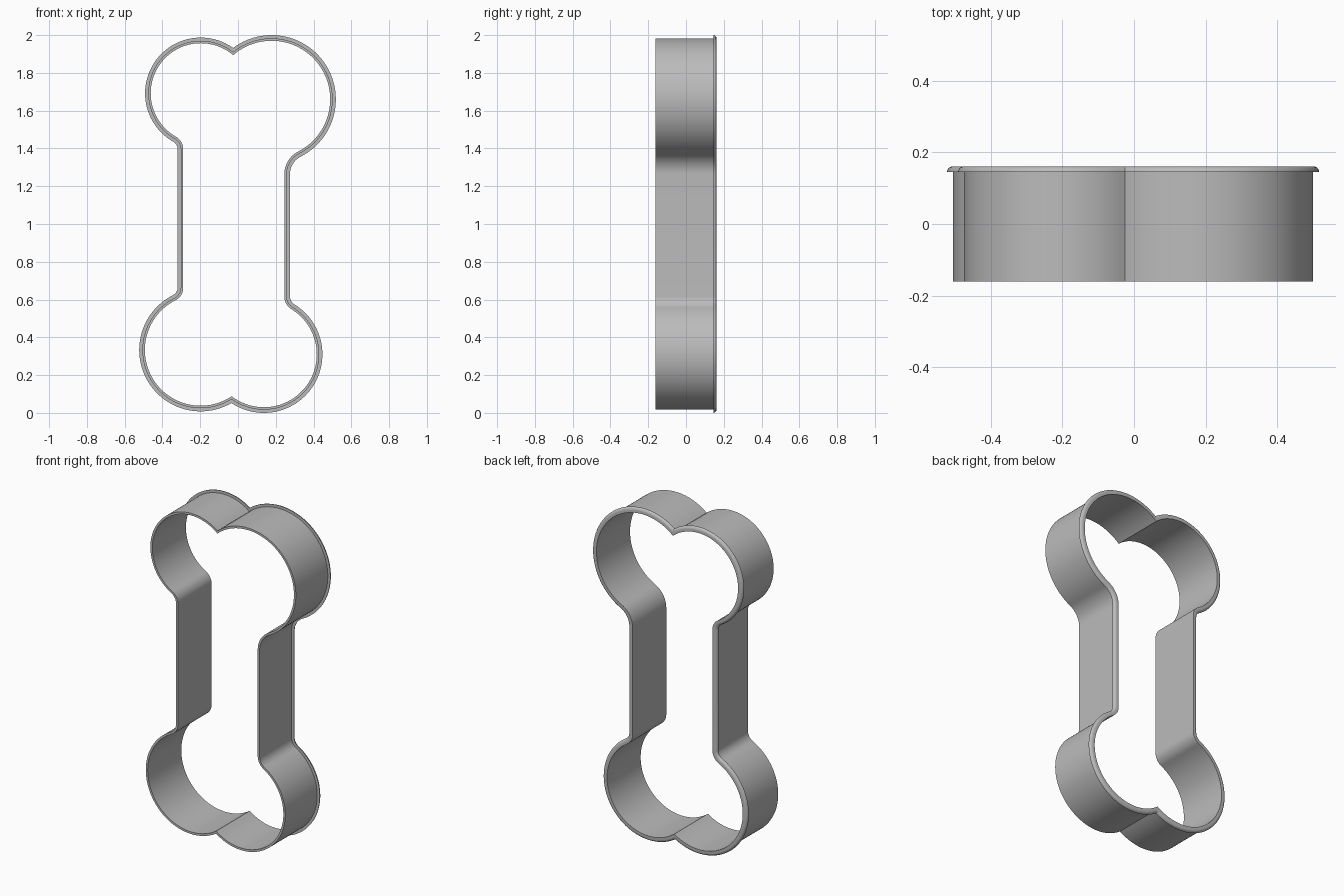
import bpy, bmesh
from math import sin, cos, acos, atan2, pi, sqrt, hypot, radians

old = bpy.data.objects.get("Cube")
if old:
    bpy.data.objects.remove(old, do_unlink=True)

# Lobes of the bone outline: centre x, centre z, radius
TOP_R, TOP_L = (0.178, 1.66, 0.34), (-0.197, 1.692, 0.295)
LOW_R, LOW_L = (0.137, 0.31, 0.31), (-0.198, 0.333, 0.325)
SHAFT_R, SHAFT_L = 0.275, -0.32


def arc(cx, cz, r, a0, a1, n):
    return [(cx + r * cos(a0 + (a1 - a0) * i / n),
             cz + r * sin(a0 + (a1 - a0) * i / n)) for i in range(n + 1)]


def quarter(lobe, mate, shaft, fillet, s, v, d):
    """Cusp -> lobe -> fillet -> shaft, inset by d; s and v flip x and z."""
    cx, cz, r = lobe[0] * s, lobe[1] * v, lobe[2] - d
    mx, mz, mr = mate[0] * s, mate[1] * v, mate[2] - d
    # cusp where the two neighbouring lobes cross
    gap = hypot(mx - cx, mz - cz)
    along = (r * r - mr * mr + gap * gap) / (2 * gap)
    start = atan2(mz - cz, mx - cx) % (2 * pi) - acos(along / r)
    # fillet tangent to both the lobe and the shaft
    f = fillet + d
    fx = shaft * s - d + f
    fz = cz - sqrt((r + f) ** 2 - (fx - cx) ** 2)
    end = atan2(fz - cz, fx - cx)
    pts = arc(cx, cz, r, start, end, 56) + arc(fx, fz, f, end + pi, pi, 12)[1:]
    return [(x * s, z * v) for x, z in pts]


def outline(d):
    tr = quarter(TOP_R, TOP_L, SHAFT_R, 0.105, 1, 1, d)
    br = quarter(LOW_R, LOW_L, SHAFT_R, 0.05, 1, -1, d)
    bl = quarter(LOW_L, LOW_R, SHAFT_L, 0.045, -1, -1, d)
    tl = quarter(TOP_L, TOP_R, SHAFT_L, 0.045, -1, 1, d)
    return tr + br[:0:-1] + bl + tl[:0:-1]


# Cross-section as (inset, y): thin wall with a rounded lip at the back
WALL_OUT, WALL_IN, FRONT, LIP, BACK = 0.017, 0.03, -0.161, 0.145, 0.161
section = [(WALL_IN, FRONT), (WALL_OUT, FRONT), (WALL_OUT, LIP)]
section += [(0.016 * (1 - cos(pi / 2 * i / 5)), LIP + (BACK - LIP) * sin(pi / 2 * i / 5))
            for i in range(6)]
section.append((WALL_IN, BACK))

# Sweep the cross-section around the outline
bm = bmesh.new()
rings = [[bm.verts.new((x, y, z)) for x, z in outline(d)] for d, y in section]
for k, a in enumerate(rings):
    b = rings[(k + 1) % len(rings)]
    for i in range(len(a)):
        j = (i + 1) % len(a)
        bm.faces.new((a[i], a[j], b[j], b[i]))
bmesh.ops.recalc_face_normals(bm, faces=bm.faces)

mesh = bpy.data.meshes.new("bone_cutter")
bm.to_mesh(mesh)
bm.free()
cutter = bpy.data.objects.new("bone_cutter", mesh)
bpy.context.collection.objects.link(cutter)

# Plain grey material
grey = bpy.data.materials.new("light grey")
grey.use_nodes = True
grey.diffuse_color = (0.5, 0.5, 0.5, 1)
grey.node_tree.nodes["Principled BSDF"].inputs["Base Color"].default_value = (0.5, 0.5, 0.5, 1)
mesh.materials.append(grey)

bpy.context.view_layer.objects.active = cutter
cutter.select_set(True)
bpy.ops.object.shade_smooth_by_angle(angle=radians(30))
